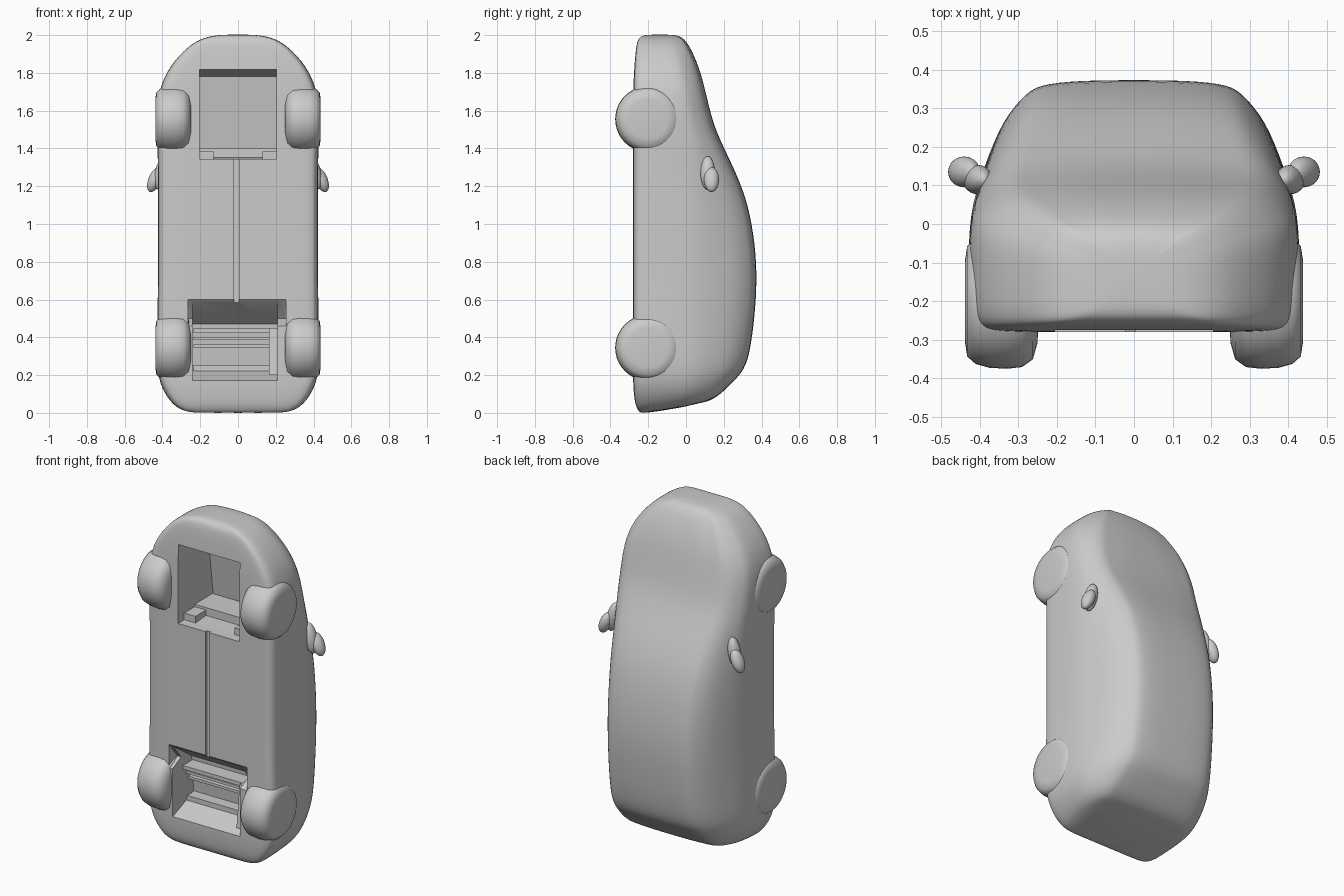
import bpy, bmesh, math
from mathutils import Matrix

if "Cube" in bpy.data.objects:
    bpy.data.objects.remove(bpy.data.objects["Cube"], do_unlink=True)

grey = bpy.data.materials.new("plain grey")
grey.use_nodes = True
COL = (0.6, 0.6, 0.6, 1)
grey.diffuse_color = COL
grey.node_tree.nodes["Principled BSDF"].inputs["Base Color"].default_value = COL
grey.node_tree.nodes["Principled BSDF"].inputs["Roughness"].default_value = 0.8


def make(name, bm):
    bmesh.ops.recalc_face_normals(bm, faces=bm.faces[:])
    me = bpy.data.meshes.new(name)
    bm.to_mesh(me)
    bm.free()
    me.materials.append(grey)
    ob = bpy.data.objects.new(name, me)
    bpy.context.collection.objects.link(ob)
    return ob


def activate(ob):
    bpy.ops.object.select_all(action='DESELECT')
    ob.select_set(True)
    bpy.context.view_layer.objects.active = ob


def smooth(ob, angle=40):
    activate(ob)
    bpy.ops.object.shade_smooth_by_angle(angle=math.radians(angle))


def apply_mod(ob, kind, **settings):
    activate(ob)
    m = ob.modifiers.new(kind.title(), kind)
    for k, v in settings.items():
        setattr(m, k, v)
    bpy.ops.object.modifier_apply(modifier=m.name)


def prism(name, profile, x0, x1):
    """Extrude a (y, z) profile from x0 to x1."""
    bm = bmesh.new()
    a = [bm.verts.new((x0, y, z)) for y, z in profile]
    b = [bm.verts.new((x1, y, z)) for y, z in profile]
    bm.faces.new(a)
    bm.faces.new(b[::-1])
    n = len(a)
    for i in range(n):
        bm.faces.new((a[i], b[i], b[(i + 1) % n], a[(i + 1) % n]))
    return make(name, bm)


def box(name, x0, x1, y0, y1, z0, z1):
    return prism(name, [(y0, z0), (y1, z0), (y1, z1), (y0, z1)], x0, x1)


def section(z, w, yb, yt, tw, ys, tilt):
    """Cross-section of the shell: flat floor, upright sides, tapering cabin."""
    half = [(0, yb), (.5 * w, yb), (.86 * w, yb), (.965 * w, yb + .012), (w, yb + .05),
            (1.005 * w, (yb + ys) / 2), (w, ys),
            (.75 * w + .25 * tw, .65 * ys + .35 * yt), (.4 * w + .6 * tw, .3 * ys + .7 * yt),
            (tw, yt - .12 * (yt - ys)), (.88 * tw, yt - .012), (.5 * tw, yt - .001), (0, yt)]
    ring = half + [(-x, y) for x, y in half[-2:0:-1]]
    return [(x, y, z + tilt * (y + .2)) for x, y in ring]


# Body: sections from tail (bottom) to nose (top):
# height, half width, floor, roof, roof half width, shoulder, tilt
SECTIONS = [
    (0.000, .22, -.225, -.01, .18, -.10, .16),
    (0.012, .30, -.250, .07, .25, -.07, .15),
    (0.045, .345, -.268, .125, .28, -.03, .05),
    (0.100, .385, -.276, .185, .29, .00, 0),
    (0.160, .412, -.28, .245, .29, .02, 0),
    (0.230, .425, -.28, .312, .285, .03, 0),
    (0.330, .428, -.28, .340, .285, .03, 0),
    (0.500, .425, -.28, .363, .285, .03, 0),
    (0.700, .422, -.28, .377, .285, .03, 0),
    (0.900, .422, -.28, .366, .285, .03, 0),
    (1.100, .422, -.28, .330, .285, .04, 0),
    (1.250, .422, -.28, .275, .290, .04, 0),
    (1.400, .424, -.28, .202, .305, .04, 0),
    (1.520, .428, -.28, .148, .315, .01, 0),
    (1.650, .425, -.28, .115, .310, -.01, 0),
    (1.750, .402, -.278, .092, .290, -.03, 0),
    (1.840, .355, -.273, .065, .255, -.05, 0),
    (1.920, .285, -.266, .030, .210, -.07, 0),
    (1.970, .220, -.258, .000, .165, -.09, 0),
    (1.995, .150, -.240, -.03, .115, -.10, 0),
    (2.003, .075, -.205, -.08, .055, -.12, 0),
]
bm = bmesh.new()
rings = [[bm.verts.new(p) for p in section(*s)] for s in SECTIONS]
for r, q in zip(rings, rings[1:]):
    for i in range(len(r)):
        j = (i + 1) % len(r)
        bm.faces.new((r[i], r[j], q[j], q[i]))
bm.faces.new(rings[0][::-1])
bm.faces.new(rings[-1])
body = make("body_shell", bm)
apply_mod(body, 'SUBSURF', levels=2)

# Openings in the underside: front bay, rear bay, rear ledge and centre groove
cutters = [
    prism("front_bay_cutter", [(-.5, 1.345), (-.2, 1.345), (.06, 1.37), (.005, 1.78),
                               (-.2, 1.815), (-.5, 1.83)], -.205, .205),
    prism("rear_bay_cutter", [(-.5, .60), (-.28, .595), (-.10, .47), (-.08, .25),
                              (-.20, .20), (-.28, .17), (-.5, .15)], -.24, .21),
    prism("rear_ledge_cutter", [(-.5, .61), (-.28, .60), (-.2, .50), (-.28, .46), (-.5, .46)],
          -.265, .255),
    box("groove_cutter", -.022, .004, -.5, -.266, .5, 1.38),
]
for c in cutters:
    apply_mod(body, 'BOOLEAN', object=c, operation='DIFFERENCE', solver='EXACT')
    bpy.data.objects.remove(c, do_unlink=True)
smooth(body, 35)


# Wheels: rounded drums sunk into the body
def wheel(name, side, z, r):
    bm = bmesh.new()
    prof = [(.245, .0), (.25, .62), (.262, .86), (.29, .975), (.33, 1), (.375, .985),
            (.41, .93), (.432, .82), (.438, .6), (.436, 0)]
    vs = [bm.verts.new((side * x, -.2 + r * k, z)) for x, k in prof]
    es = [bm.edges.new(e) for e in zip(vs, vs[1:])]
    bmesh.ops.spin(bm, geom=vs + es, cent=(0, -.2, z), axis=(1, 0, 0),
                   angle=math.tau, steps=40, use_duplicate=False)
    bmesh.ops.remove_doubles(bm, verts=bm.verts[:], dist=.0005)
    smooth(make(name, bm), 60)


# Mirrors: teardrop housings with a short arm
def ellipsoid(name, loc, radii, tilt):
    bm = bmesh.new()
    m = Matrix.Translation(loc) @ Matrix.Rotation(tilt, 4, 'Y') @ Matrix.Diagonal((*radii, 1))
    bmesh.ops.create_uvsphere(bm, u_segments=24, v_segments=14, radius=1, matrix=m)
    smooth(make(name, bm), 80)


for side, label in ((1, "left"), (-1, "right")):
    wheel(f"front_wheel_{label}", side, 1.555, .175)
    wheel(f"rear_wheel_{label}", side, .345, .175)
    ellipsoid(f"mirror_{label}", (side * .44, .135, 1.235), (.034, .040, .070), -side * .4)
    ellipsoid(f"mirror_arm_{label}", (side * .405, .115, 1.27), (.035, .038, .09), -side * .2)

# Rough mechanical parts inside the bays
for i, (y, z, h) in enumerate([(-.19, .435, .022), (-.16, .395, .016),
                               (-.14, .355, .016), (-.15, .235, .03)]):
    box(f"rear_crossbar_{i + 1}", -.235, .205, y, -.07, z - h / 2, z + h / 2)
prism("rear_side_rail", [(-.25, .20), (-.07, .20), (-.07, .45), (-.22, .45)], .165, .215)
box("front_crossmember", -.205, .205, -.12, .05, 1.35, 1.40)
for side, label in ((1, "left"), (-1, "right")):
    box(f"front_mount_{label}", side * .13, side * .21, -.22, .03, 1.34, 1.385)
